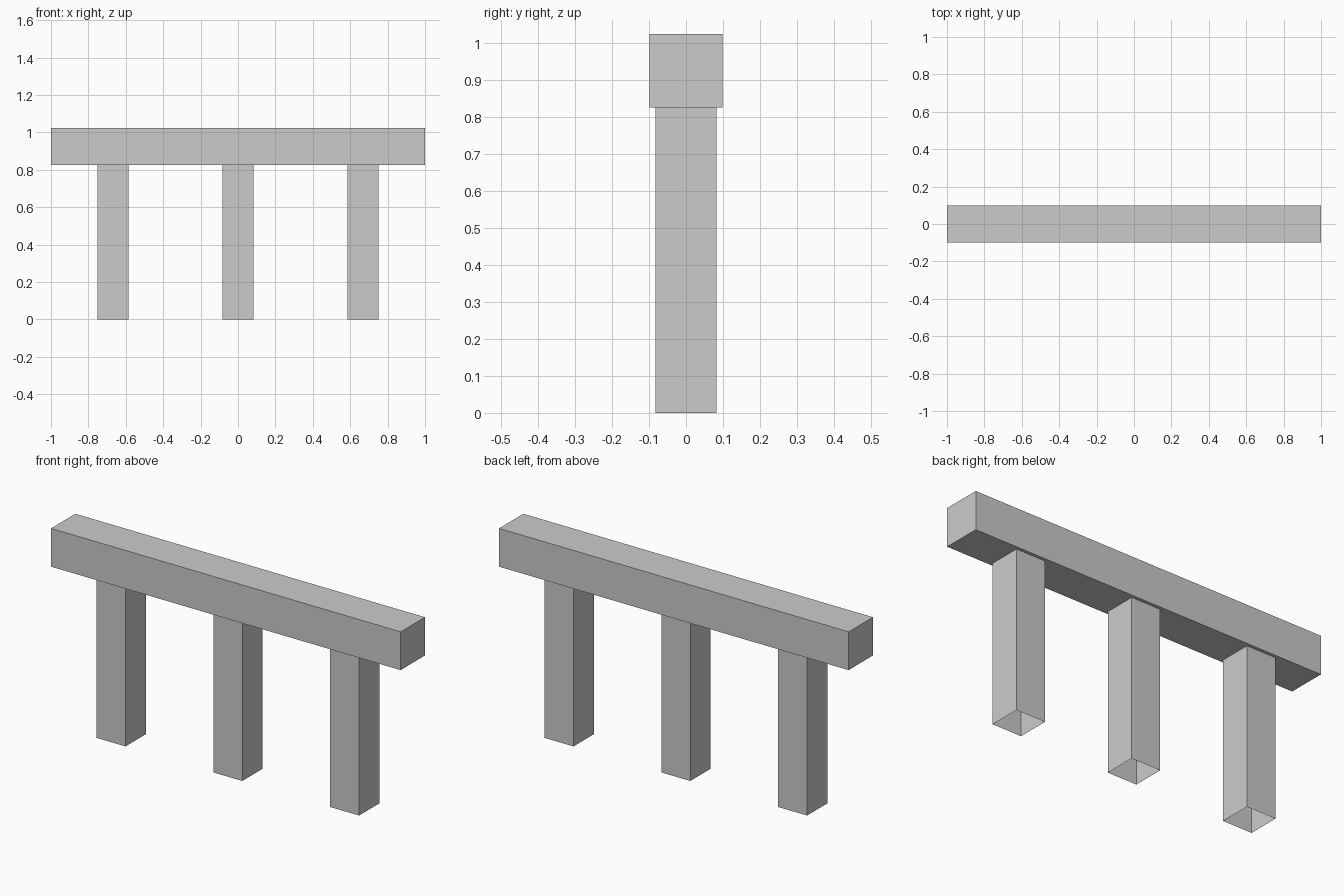
import bpy, bmesh
from mathutils import Matrix, Vector

if "Cube" in bpy.data.objects:
    bpy.data.objects.remove(bpy.data.objects["Cube"])

BEAM_BOTTOM, BEAM_TOP = 0.825, 1.023


def box(name, size, centre, open_ends=False):
    """Axis-aligned box; open_ends leaves out the top and bottom faces."""
    bm = bmesh.new()
    bmesh.ops.create_cube(bm, size=1, matrix=Matrix.Translation(centre) @ Matrix.Diagonal((*size, 1)))
    if open_ends:
        bm.normal_update()
        caps = [f for f in bm.faces if abs(f.normal.z) > 0.9]
        bmesh.ops.delete(bm, geom=caps, context='FACES_ONLY')
    mesh = bpy.data.meshes.new(name)
    bm.to_mesh(mesh)
    bm.free()
    obj = bpy.data.objects.new(name, mesh)
    bpy.context.collection.objects.link(obj)
    return obj


# Long top beam
box("top_beam", (2, 0.198, BEAM_TOP - BEAM_BOTTOM),
    Vector((0, 0, (BEAM_TOP + BEAM_BOTTOM) / 2)))

# Three hollow square posts, open at the foot
for label, x in (("left", -0.668), ("middle", 0), ("right", 0.668)):
    box(f"{label}_post", (0.165, 0.165, BEAM_BOTTOM),
        Vector((x, 0, BEAM_BOTTOM / 2)), open_ends=True)
